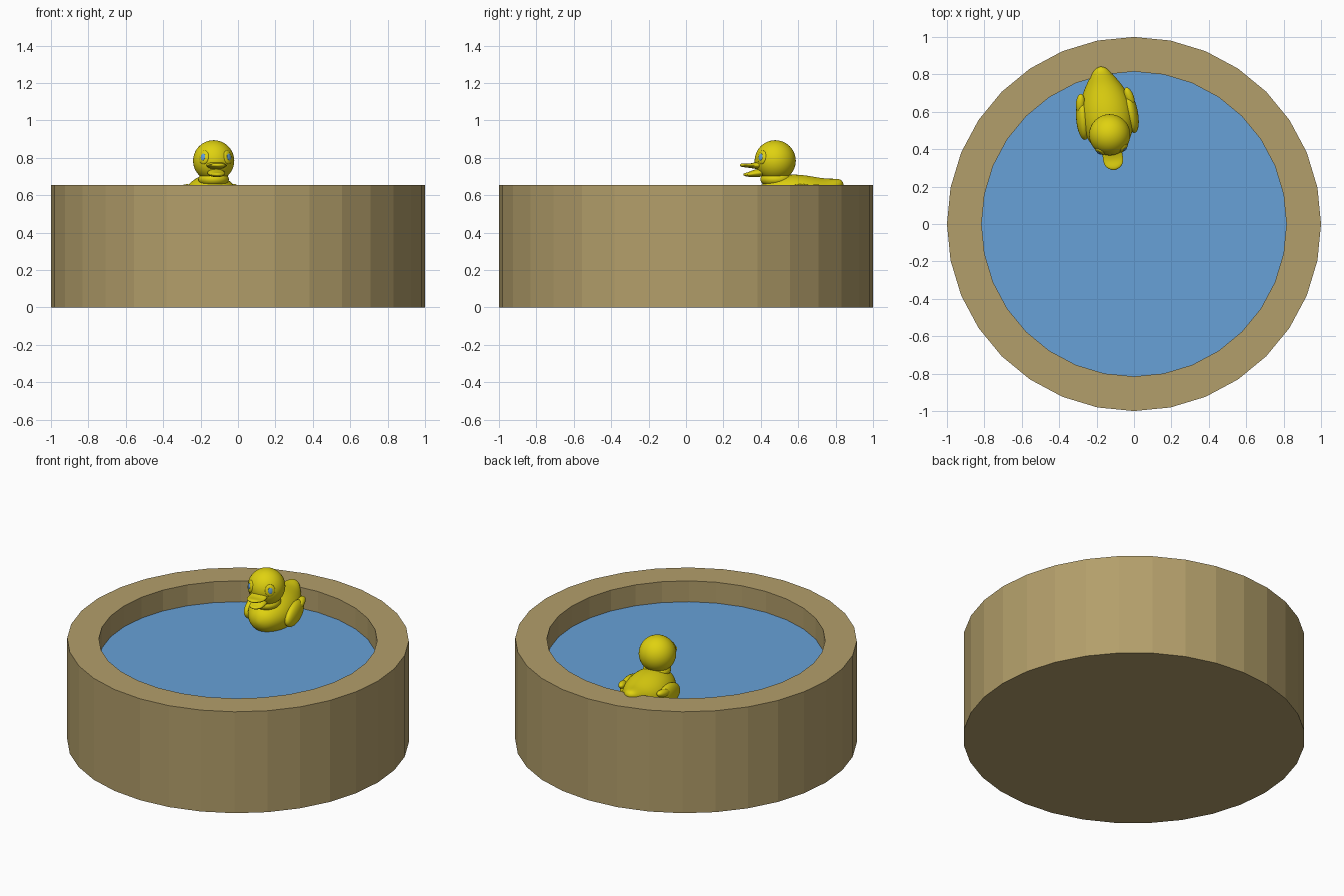
import bpy, bmesh, math
from mathutils import Matrix, Vector

if "Cube" in bpy.data.objects:
    bpy.data.objects.remove(bpy.data.objects["Cube"])


def material(name, rgb):
    m = bpy.data.materials.new(name)
    m.diffuse_color = (*rgb, 1)
    m.use_nodes = True
    m.node_tree.nodes["Principled BSDF"].inputs["Base Color"].default_value = m.diffuse_color
    return m


TAN = material("tan wood", (0.45, 0.345, 0.145))
BLUE = material("water blue", (0.135, 0.355, 0.68))
YELLOW = material("yellow", (0.74, 0.64, 0.005))


def finish(bm, name, mat, smooth=False, subdiv=0):
    bmesh.ops.recalc_face_normals(bm, faces=bm.faces[:])
    for f in bm.faces:
        f.smooth = smooth
    me = bpy.data.meshes.new(name)
    bm.to_mesh(me)
    bm.free()
    me.materials.append(mat)
    ob = bpy.data.objects.new(name, me)
    bpy.context.collection.objects.link(ob)
    if subdiv:
        s = ob.modifiers.new("smooth", 'SUBSURF')
        s.levels = s.render_levels = subdiv
    return ob


def ring(bm, r, z, n=32):
    return [bm.verts.new((r * math.cos(2 * math.pi * i / n),
                          r * math.sin(2 * math.pi * i / n), z)) for i in range(n)]


def bridge(bm, a, b):
    n = len(a)
    for i in range(n):
        bm.faces.new((a[i], a[(i + 1) % n], b[(i + 1) % n], b[i]))


# Tub: a thick-walled open drum
H, WATER = 0.655, 0.52
bm = bmesh.new()
rings = [ring(bm, 1, 0), ring(bm, 1, H), ring(bm, 0.815, H), ring(bm, 0.815, 0.1)]
for a, b in zip(rings, rings[1:]):
    bridge(bm, a, b)
bm.faces.new(rings[0])
bm.faces.new(rings[-1])
finish(bm, "tub", TAN)

# Water: a flat disc inside the wall
bm = bmesh.new()
bm.faces.new(ring(bm, 0.815, WATER))
water = finish(bm, "water", BLUE)

# Duck parts share one frame: origin under the head, facing -y, turned slightly
DUCK = Matrix.Translation((-0.13, 0.477, 0)) @ Matrix.Rotation(math.radians(8), 4, 'Z')
HEAD = Vector((0, 0, 0.784))


def loft(name, stations, n=16):
    """Elliptical sections along y: (y, half width, bottom z, top z)."""
    bm = bmesh.new()
    rs = []
    for y, w, lo, hi in stations:
        rs.append([bm.verts.new((w * math.cos(2 * math.pi * i / n), y,
                                 (lo + hi) / 2 + (hi - lo) / 2 * math.sin(2 * math.pi * i / n)))
                   for i in range(n)])
    for a, b in zip(rs, rs[1:]):
        bridge(bm, a, b)
    bm.faces.new(rs[0])
    bm.faces.new(rs[-1])
    finish(bm, name, YELLOW, True, 2).matrix_world = DUCK


def blobs(name, mat, mats, seg=32):
    bm = bmesh.new()
    for m in mats:
        bmesh.ops.create_uvsphere(bm, u_segments=seg, v_segments=seg // 2, radius=1, matrix=m)
    finish(bm, name, mat, True).matrix_world = DUCK


def ellipsoid(c, r, turn=0, tilt=0):
    return (Matrix.Translation(c) @ Matrix.Rotation(turn, 4, 'Z')
            @ Matrix.Rotation(tilt, 4, 'X') @ Matrix.Diagonal((*r, 1)))


# Body with raised tail
loft("body", [(-0.107, 0.01, 0.58, 0.60), (-0.094, 0.055, 0.54, 0.64),
              (-0.06, 0.093, 0.51, 0.67), (0, 0.128, 0.48, 0.70),
              (0.07, 0.144, 0.47, 0.715), (0.15, 0.144, 0.47, 0.712),
              (0.22, 0.125, 0.48, 0.699), (0.28, 0.09, 0.53, 0.689),
              (0.33, 0.055, 0.60, 0.69), (0.357, 0.033, 0.632, 0.684),
              (0.368, 0.008, 0.652, 0.665)])

# Head and neck
blobs("head", YELLOW, [ellipsoid(HEAD, (0.11, 0.11, 0.11))], 48)
blobs("neck", YELLOW, [ellipsoid((0, 0.005, 0.685), (0.082, 0.085, 0.045))])

# Upper and lower bill
loft("upper_bill", [(-0.075, 0.056, 0.733, 0.79), (-0.11, 0.054, 0.742, 0.775),
                    (-0.14, 0.056, 0.746, 0.768), (-0.168, 0.047, 0.749, 0.772),
                    (-0.184, 0.026, 0.752, 0.77), (-0.19, 0.006, 0.757, 0.764)])
loft("lower_bill", [(-0.06, 0.05, 0.698, 0.745), (-0.11, 0.047, 0.695, 0.74),
                    (-0.145, 0.042, 0.698, 0.722), (-0.165, 0.025, 0.702, 0.72),
                    (-0.172, 0.006, 0.707, 0.713)])

# Wings: a main blade with three feather tips on each side
for s, side in ((-1, "left"), (1, "right")):
    parts = [ellipsoid((s * 0.128, 0.105, 0.592), (0.038, 0.115, 0.066), s * 0.06, 0.15)]
    for k in range(3):
        parts.append(ellipsoid((s * (0.132 - 0.004 * k), 0.185 - 0.025 * k, 0.632 - 0.036 * k),
                               (0.024, 0.055, 0.023), s * 0.2, 0.2))
    blobs(side + "_wing", YELLOW, parts)

# Eyes: raised lids with thin blue irises
lids, irises = [], []
for s in (-1, 1):
    d = Vector((s * 0.066, -0.083, 0.019)).normalized()
    rot = d.to_track_quat('Z', 'Y').to_matrix().to_4x4()
    lids.append(Matrix.Translation(HEAD + d * 0.104) @ rot @ Matrix.Diagonal((0.03, 0.037, 0.012, 1)))
    irises.append(Matrix.Translation(HEAD + d * 0.1145) @ rot @ Matrix.Diagonal((0.014, 0.019, 0.004, 1)))
blobs("eyelids", YELLOW, lids)
blobs("irises", BLUE, irises, 24)
